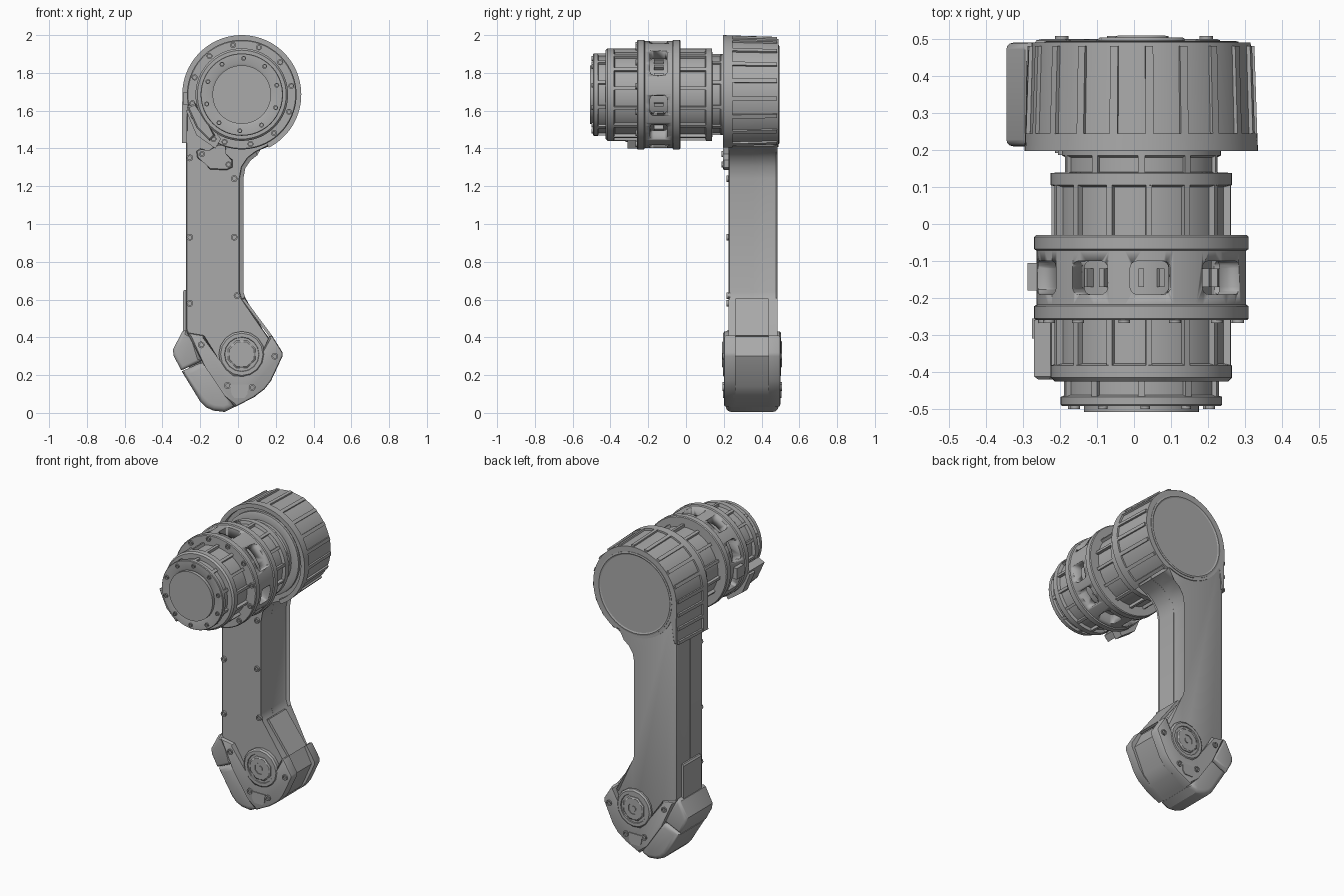
import bpy, bmesh
from math import sin, cos, radians, pi
from mathutils import Matrix, Vector

if "Cube" in bpy.data.objects:
    bpy.data.objects.remove(bpy.data.objects["Cube"])

grey = bpy.data.materials.new("machined grey")
grey.use_nodes = True
grey.diffuse_color = (0.4, 0.4, 0.4, 1)
grey.node_tree.nodes["Principled BSDF"].inputs["Base Color"].default_value = (0.4, 0.4, 0.4, 1)

CX, CZ = 0.02, 1.685      # motor axis
HX, HZ = 0.02, 0.31       # lower joint axis
BACK = 0.485


def finish(bm, name):
    bmesh.ops.remove_doubles(bm, verts=bm.verts, dist=1e-5)
    bmesh.ops.recalc_face_normals(bm, faces=bm.faces)
    mesh = bpy.data.meshes.new(name)
    bm.to_mesh(mesh)
    bm.free()
    obj = bpy.data.objects.new(name, mesh)
    bpy.context.collection.objects.link(obj)
    mesh.materials.append(grey)
    bpy.ops.object.select_all(action='DESELECT')
    bpy.context.view_layer.objects.active = obj
    obj.select_set(True)
    bpy.ops.object.shade_smooth_by_angle(angle=radians(32))
    return obj


def prism(bm, pts, y0, y1, scale=1.0, front=0, back=0, steps=1):
    """Outline in x,z run along y; back end scaled about the motor axis."""
    a = [bm.verts.new((x, y0, z)) for x, z in pts]
    b = [bm.verts.new((CX + (x - CX) * scale, y1, CZ + (z - CZ) * scale)) for x, z in pts]
    fa, fb = bm.faces.new(a), bm.faces.new(b[::-1])
    for i in range(len(pts)):
        j = (i + 1) % len(pts)
        bm.faces.new((a[i], b[i], b[j], a[j]))
    for face, width in ((fa, front), (fb, back)):
        if width:
            bmesh.ops.bevel(bm, geom=list(face.edges), offset=width, segments=steps,
                            affect='EDGES', profile=0.5, clamp_overlap=True)


def lathe(bm, profile, x=CX, z=CZ, n=64, closed=False, turn=0):
    """Radius,y profile spun about an axis along y."""
    rings = [[bm.verts.new((x + r * cos(turn + 2 * pi * i / n), y, z + r * sin(turn + 2 * pi * i / n)))
              for i in range(n)] for r, y in profile]
    pairs = list(zip(rings, rings[1:])) + ([(rings[-1], rings[0])] if closed else [])
    for p, q in pairs:
        for i in range(n):
            j = (i + 1) % n
            bm.faces.new((p[i], p[j], q[j], q[i]))


def arc(r, a0, a1, step=4):
    n = max(1, round(abs(a1 - a0) / step))
    angles = [radians(a0 + (a1 - a0) * i / n) for i in range(n + 1)]
    return [(CX + r * cos(t), CZ + r * sin(t)) for t in angles]


def sector(bm, r0, r1, a0, a1, y0, y1, scale=1.0):
    prism(bm, arc(r1, a0, a1) + arc(r0, a1, a0), y0, y1, scale)


def turned(name, profile, **kw):
    bm = bmesh.new()
    lathe(bm, profile, **kw)
    return finish(bm, name)


def plate(name, pts, y0, y1, **kw):
    bm = bmesh.new()
    prism(bm, pts, y0, y1, **kw)
    return finish(bm, name)


def bolts(name, spots, y, r=0.016, d=-1):
    """Socket screws; d is the facing direction along y."""
    bm = bmesh.new()
    for x, z in spots:
        top = y + d * 0.008
        lathe(bm, [(r, y - d * 0.01), (r, top), (r * .55, top), (r * .55, y), (0, y)], x, z, 12)
    return finish(bm, name)


def ribs(name, count, r0, r1, y0, y1, width, start=0):
    bm = bmesh.new()
    for i in range(count):
        a = start + i * 360 / count
        sector(bm, r0, r1, a - width / 2, a + width / 2, y0, y1)
    return finish(bm, name)


# Motor body: stepped drum with flanges and sunken panels
turned("motor_core", [(0, -.508), (.155, -.508), (.155, -.488), (.165, -.492), (.215, -.492), (.218, -.488),
                      (.218, -.467), (.204, -.462), (.204, -.425), (.235, -.425), (.245, -.415),
                      (.245, -.382), (.226, -.377), (.226, -.25), (.19, -.25), (.19, -.04), (.226, -.04),
                      (.226, .1), (.245, .105), (.245, .138), (.204, .14), (.204, .18), (.215, .185),
                      (.215, .24), (0, .24)])
ribs("front_body_ribs", 14, .215, .244, -.385, -.25, 4, 8)
ribs("rear_body_ribs", 14, .215, .244, -.04, .11, 4, 8)
ribs("front_cap_ribs", 10, .195, .217, -.47, -.42, 5, 18)
ribs("neck_ribs", 10, .195, .214, .13, .2, 5, 18)
ribs("inner_fins", 24, .18, .215, -.17, -.12, 4)

# Clamp ring with rounded windows
ring = turned("clamp_ring", [(.22, -.26), (.285, -.26), (.29, -.255), (.29, -.222), (.283, -.218), (.283, -.072),
                             (.29, -.068), (.29, -.035), (.285, -.03), (.22, -.03)], n=80, closed=True)
bm = bmesh.new()
for angle, width in ((38, .16), (85, .11), (120, .11), (158, .13), (-12, .11), (-45, .11),
                     (-82, .11), (-118, .11), (-160, .11)):
    cut = bmesh.new()
    bmesh.ops.create_cube(cut, size=1)
    bmesh.ops.scale(cut, vec=(.14, .09, width), verts=cut.verts)
    edges = [e for e in cut.edges if abs((e.verts[0].co - e.verts[1].co).x) > .1]
    bmesh.ops.bevel(cut, geom=edges, offset=.02, segments=4, affect='EDGES', profile=.5)
    place = Matrix.Translation((CX, -.145, CZ)) @ Matrix.Rotation(-radians(angle), 4, 'Y')
    cut.transform(place @ Matrix.Translation((.27, 0, 0)))
    tmp = bpy.data.meshes.new("window_shape")
    cut.to_mesh(tmp)
    cut.free()
    bm.from_mesh(tmp)
    bpy.data.meshes.remove(tmp)
cutter = finish(bm, "window_cutter")
cutter.hide_render = True
mod = ring.modifiers.new("windows", 'BOOLEAN')
mod.object, mod.operation, mod.solver = cutter, 'DIFFERENCE', 'EXACT'
bpy.context.view_layer.objects.active = ring
bpy.ops.object.modifier_move_to_index(modifier="windows", index=0)
bpy.ops.object.modifier_apply(modifier="windows")
bpy.data.objects.remove(cutter)

bolts("ring_bolts", arc(.266, 10, 340, 30), -.26)
bolts("cap_bolts", arc(.192, 15, 339, 36), -.492, .013)

# Upper housing: tapered wall with a straight skirt, ribs and a dished back
wall = arc(.303, -63, 180) + [(-.283, 1.43), (-.262, 1.43)] + arc(.285, 200, 297)
plate("housing_core", wall, .225, BACK + .005, scale=.975, back=.022)
bm = bmesh.new()
rim = arc(.315, -63, 180) + [(-.296, 1.43), (-.27, 1.43)] + arc(.288, 180, -63)
prism(bm, rim, .197, .245, .995)
for i in range(14):
    a = -58 + i * 18
    sector(bm, .28, .3135, a - 2, a + 2, .24, BACK - .004, .975)
for z in (1.44, 1.53, 1.62):
    prism(bm, [(-.294, z - .01), (-.27, z - .01), (-.27, z + .01), (-.294, z + .01)], .24, BACK - .004, .98)
finish(bm, "housing_rim_and_ribs")
turned("back_dish", [(.262, .47), (.262, .493), (.252, .495), (.24, .488), (0, .488)])
turned("neck_collar", [(.262, .23), (.262, .21), (.25, .205), (.215, .205), (.215, .23)])

# Arm: two halves meeting at a seam
arm = [(-.275, 1.69), (-.275, .44), (-.2, .26), (-.06, .12), (.06, .14), (.17, .39), (.012, .6), (0, .64),
       (0, 1.24), (.012, 1.305), (.045, 1.355), (.09, 1.39), (.16, 1.41), (.2, 1.5), (.1, 1.69)]
plate("arm_front_half", arm, .225, .349, front=.006)
plate("arm_back_half", arm, .352, BACK, back=.028, steps=2)
plate("arm_seam", [(CX + (x - CX) * .97, z) for x, z in arm], .34, .36)
bolts("arm_bolts", [(-.255, 1.35), (-.02, 1.24), (-.255, .93), (-.02, .93), (-.255, .58), (-.005, .62)],
      .222, .018)
plate("arm_side_tab", [(-.292, .4), (-.292, .64), (-.285, .65), (-.27, .65), (-.27, .4)], .26, .44)
plate("arm_elbow_pad", [(.165, .405), (.02, .6), (.035, .605), (.18, .41)], .262, .438)

# Foot: rounded heel blocks, core and side brackets
plate("heel_upper", [(-.275, .44), (-.295, .43), (-.345, .335), (-.34, .3), (-.3, .225), (-.19, .275), (-.25, .4)],
      .21, .49, front=.03, back=.03, steps=3)
plate("heel_lower", [(-.298, .22), (-.2, .06), (-.17, .03), (-.13, .012), (-.07, .005), (-.02, .03), (-.06, .2),
                     (-.188, .27)], .21, .49, front=.03, back=.03, steps=3)
plate("foot_core", [(-.25, .4), (-.29, .3), (-.17, .06), (-.07, .008), (.0, .04), (.09, .085), (.145, .14),
                    (.215, .3), (.165, .4), (0, .4)], .25, .45)
bracket = [(-.27, .425), (-.18, .41), (-.06, .21), (-.03, .185), (.03, .18), (.08, .2), (.165, .405), (.18, .41),
           (.236, .32), (.236, .3), (.175, .17), (.14, .125), (.08, .08), (-.015, .032), (-.07, .09), (-.175, .245)]
hub = [(.122, .05), (.122, .004), (.112, -.004), (.092, -.004), (.09, .002), (0, .002)]
nut = [(.078, .02), (.078, -.003), (.07, -.009), (.036, -.009), (.036, -.004), (.018, -.004), (.018, -.009),
       (0, -.009)]
foot_screws = [(-.195, .36), (.195, .3), (-.055, .145), (.075, .135)]
for side, y, d in (("front", .2, -1), ("back", .5, 1)):
    lo, hi = sorted((y, y - d * .062))
    edge = {side: .012}
    plate(side + "_bracket", bracket, lo, hi, steps=2, **edge)
    turned(side + "_hub", [(r, y - d * h) for r, h in hub], x=HX, z=HZ, n=16)
    turned(side + "_nut", [(r, y - d * h) for r, h in nut], x=HX, z=HZ, n=8, turn=pi / 8)
    bolts(side + "_foot_bolts", foot_screws, y, .018, d)
    lo, hi = sorted((y - d * .01, y + d * .005))
    plate(side + "_latch", [(-.04, .15), (.055, .15), (.05, .1), (.035, .08), (-.02, .08), (-.035, .1)], lo, hi)

# Cable connector, cable and its clip
plate("connector", [(-.27, 1.62), (-.225, 1.64), (-.17, 1.53), (-.12, 1.47), (-.15, 1.44), (-.22, 1.51)],
      -.42, -.26, front=.008)
plate("connector_clamp", [(-.275, 1.6), (-.22, 1.62), (-.09, 1.45), (-.12, 1.4), (-.22, 1.47)], -.31, -.255)
plate("ring_side_key", [(-.288, 1.63), (-.288, 1.7), (-.25, 1.7), (-.25, 1.63)], -.18, -.105)
bolts("connector_bolts", [(-.235, 1.57), (-.13, 1.45)], -.312)
plate("cable_clip", [(-.22, 1.385), (-.2, 1.4), (-.15, 1.385), (-.11, 1.42), (-.06, 1.42), (-.07, 1.37),
                     (-.03, 1.34), (-.03, 1.3), (-.06, 1.285), (-.15, 1.29), (-.18, 1.33), (-.215, 1.35)],
      .197, .23, front=.005)
bolts("clip_bolts", [(-.19, 1.37), (-.05, 1.315)], .195)
